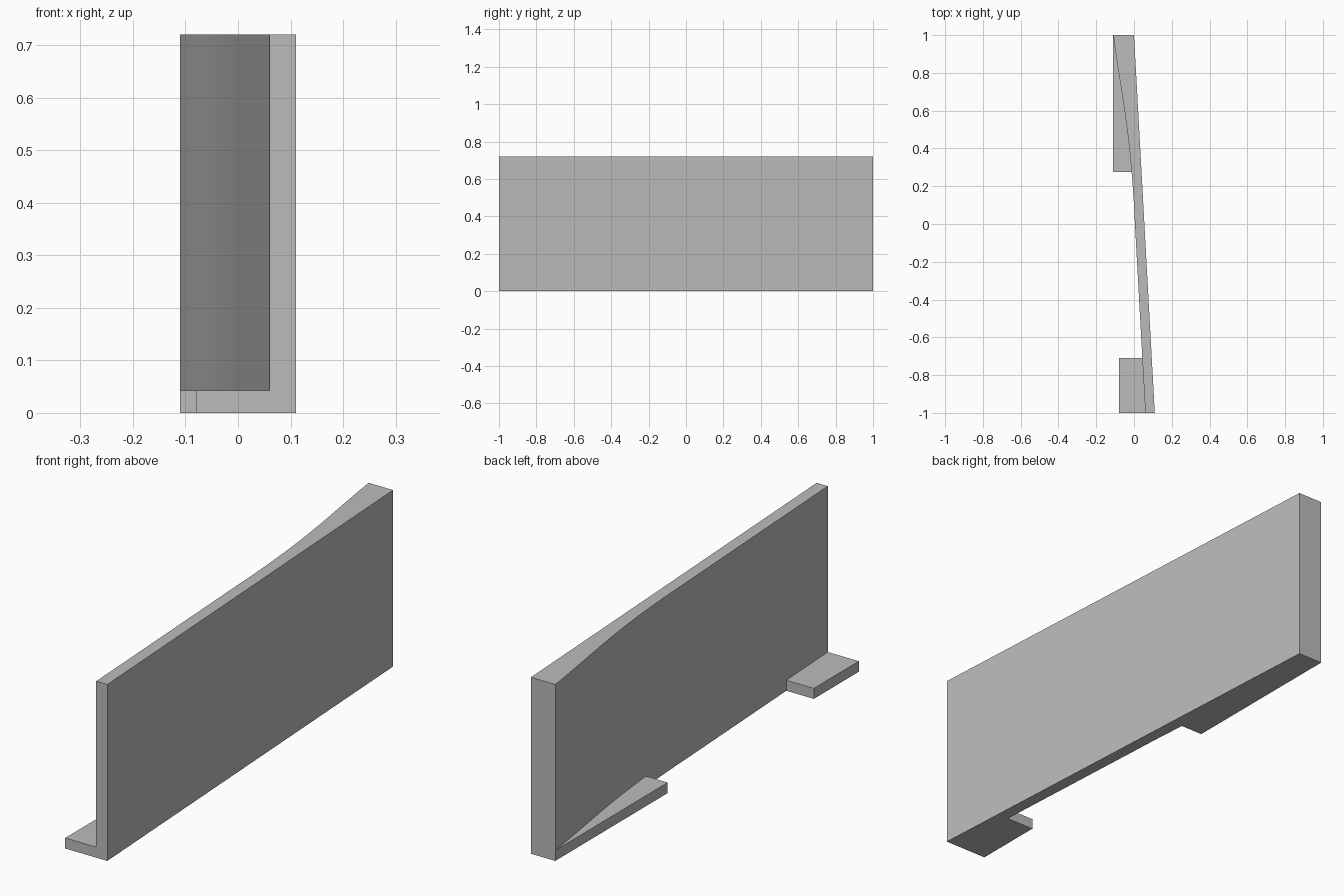
import bpy
import bmesh
from mathutils import Vector, geometry

cube = bpy.data.objects.get("Cube")
if cube:
    bpy.data.objects.remove(cube, do_unlink=True)

HEIGHT = 0.72
FOOT_HEIGHT = 0.043

grey = bpy.data.materials.new("plain_grey")
grey.use_nodes = True
colour = (0.5, 0.5, 0.5, 1)
grey.diffuse_color = colour
grey.node_tree.nodes["Principled BSDF"].inputs["Base Color"].default_value = colour


def prism(name, outline, height):
    """Extrude a plan outline upwards from the ground."""
    bm = bmesh.new()
    base = bm.faces.new([bm.verts.new((p[0], p[1], 0)) for p in outline])
    top = bmesh.ops.extrude_face_region(bm, geom=[base])["geom"]
    bmesh.ops.translate(bm, vec=(0, 0, height),
                        verts=[g for g in top if isinstance(g, bmesh.types.BMVert)])
    bmesh.ops.recalc_face_normals(bm, faces=bm.faces)
    mesh = bpy.data.meshes.new(name)
    bm.to_mesh(mesh)
    bm.free()
    mesh.materials.append(grey)
    obj = bpy.data.objects.new(name, mesh)
    bpy.context.collection.objects.link(obj)
    bpy.ops.object.select_all(action="DESELECT")
    obj.select_set(True)
    bpy.context.view_layer.objects.active = obj
    bpy.ops.object.shade_smooth_by_angle()
    return obj


# Inner side of the wall: straight at the front, flaring towards the back
sweep = geometry.interpolate_bezier(Vector((0.005, 0)), Vector((-0.017, 0.5)),
                                    Vector((-0.075, 0.72)), Vector((-0.11, 1)), 24)
inner = [Vector((0.06, -1))] + [Vector(p) for p in sweep]


def inner_at(y):
    """Point of the inner side at depth y."""
    for a, b in zip(inner, inner[1:]):
        if a.y <= y <= b.y:
            return a.lerp(b, (y - a.y) / (b.y - a.y))


# Upright wall with a flat outer side
prism("wall", inner + [Vector((0, 1)), Vector((0.11, -1))], HEIGHT)

# Front foot
prism("front_foot", [(-0.08, -1), inner_at(-1), inner_at(-0.71), (-0.08, -0.71)], FOOT_HEIGHT)

# Back foot, filling the hollow beside the flare
prism("back_foot", [(-0.11, 0.275), inner_at(0.275)] + [p for p in inner if p.y > 0.275],
      FOOT_HEIGHT)
